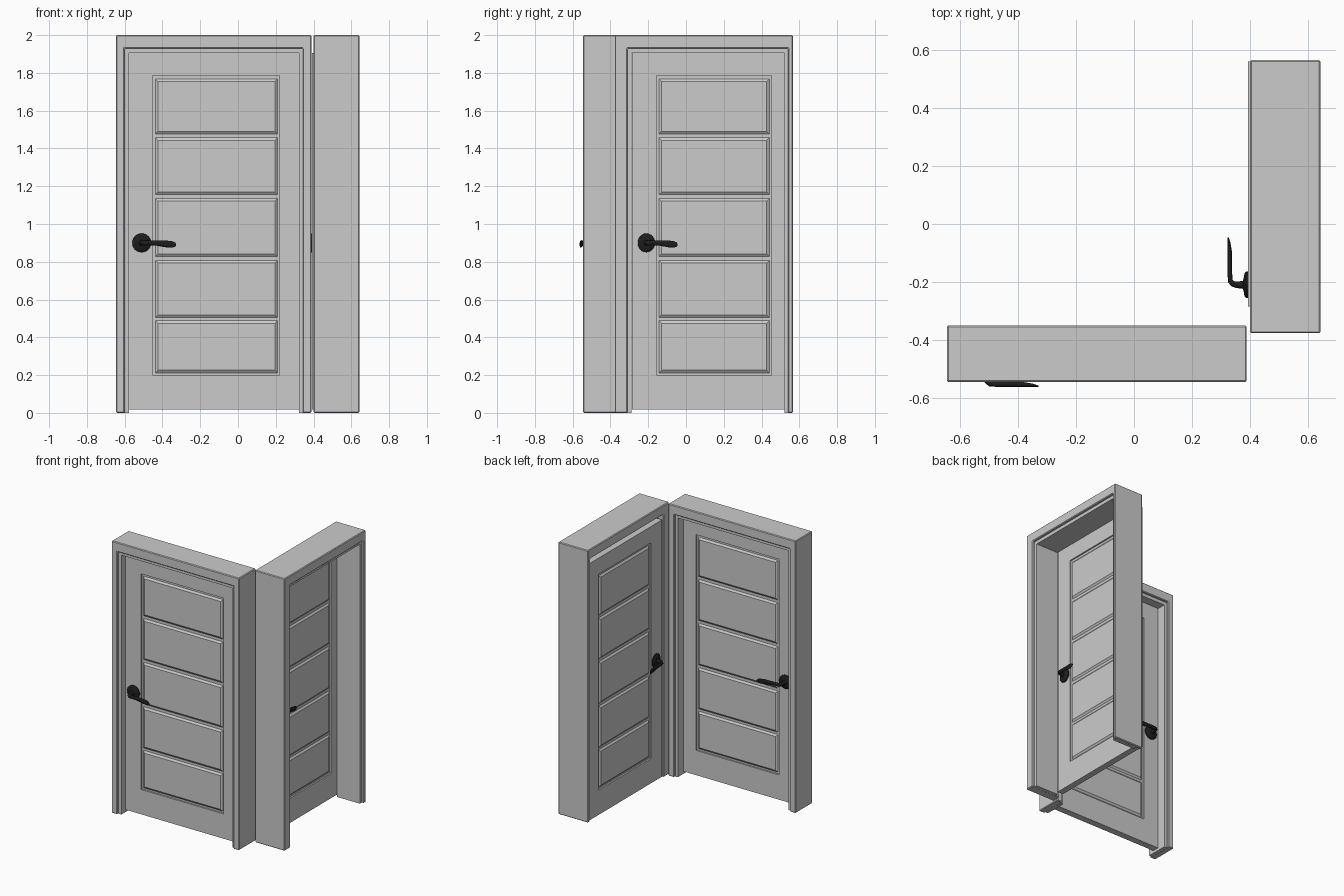
import bpy, bmesh, math
from mathutils import Matrix

if "Cube" in bpy.data.objects:
    bpy.data.objects.remove(bpy.data.objects["Cube"])

black = bpy.data.materials.new("black_metal")
black.diffuse_color = (0.012, 0.012, 0.012, 1)
black.use_nodes = True
black.node_tree.nodes["Principled BSDF"].inputs["Base Color"].default_value = black.diffuse_color


def finish(bm, name, matrix, bevel=0, mat=None):
    bmesh.ops.recalc_face_normals(bm, faces=bm.faces)
    me = bpy.data.meshes.new(name)
    bm.to_mesh(me)
    bm.free()
    ob = bpy.data.objects.new(name, me)
    bpy.context.collection.objects.link(ob)
    ob.matrix_world = matrix
    if mat:
        me.materials.append(mat)
    if bevel:
        m = ob.modifiers.new("edge", 'BEVEL')
        m.width, m.segments = bevel, 1
    return ob


def box(bm, x0, x1, y0, y1, z0, z1):
    m = Matrix.Translation(((x0 + x1) / 2, (y0 + y1) / 2, (z0 + z1) / 2)) @ \
        Matrix.Diagonal((x1 - x0, y1 - y0, z1 - z0, 1))
    bmesh.ops.create_cube(bm, size=1, matrix=m)


def loft(bm, rings):
    loops = [[bm.verts.new(p) for p in r] for r in rings]
    for a, b in zip(loops, loops[1:]):
        n = len(a)
        for i in range(n):
            bm.faces.new((a[i], a[(i + 1) % n], b[(i + 1) % n], b[i]))
    bm.faces.new(loops[0])
    bm.faces.new(loops[-1])


def arch(name, matrix, x0, x1, top, left, right, head, y0, y1, bevel=0):
    # three-sided surround, open at the floor
    pts = [(x0, 0), (x0, top), (x1, top), (x1, 0), (x1 - right, 0),
           (x1 - right, top - head), (x0 + left, top - head), (x0 + left, 0)]
    bm = bmesh.new()
    loft(bm, [[(x, y, z) for x, z in pts] for y in (y0, y1)])
    return finish(bm, name, matrix, bevel)


# raised panel heights, bottom to top
PANELS = [(0.212, 0.488), (0.505, 0.808), (0.828, 1.135), (1.155, 1.457), (1.477, 1.768)]

# lever set: along, outward, height, half width, half height, heading in degrees
LEVER = [(0, -0.005, 0, .050, .050, 90), (0, .007, 0, .050, .050, 90),
         (0, .013, 0, .043, .043, 90), (0, .016, 0, .026, .026, 90),
         (0, .019, 0, .015, .015, 90), (0, .044, 0, .012, .012, 90),
         (.004, .058, 0, .011, .013, 65), (.014, .067, 0, .010, .014, 25),
         (.04, .069, .001, .009, .013, 0), (.08, .069, -.001, .009, .014, 0),
         (.125, .070, -.005, .009, .018, 0), (.16, .073, -.008, .006, .017, 5),
         (.176, .075, -.009, .003, .012, 8), (.182, .076, -.009, .001, .005, 8)]


def handle(name, matrix, x, face, side, su, so):
    rings = []
    for u, o, h, a, b, deg in LEVER:
        t, ring = math.radians(deg), []
        for k in range(24):
            p = 2 * math.pi * k / 24
            ring.append((x + su * (u - math.sin(t) * a * math.cos(p)),
                         face + side * so * (o + math.cos(t) * a * math.cos(p)),
                         0.9 + h + b * math.sin(p)))
        rings.append(ring)
    bm = bmesh.new()
    loft(bm, rings)
    ob = finish(bm, name, matrix, mat=black)
    bpy.ops.object.select_all(action='DESELECT')
    ob.select_set(True)
    bpy.context.view_layer.objects.active = ob
    bpy.ops.object.shade_smooth_by_angle(angle=math.radians(40))


def door(tag, matrix, frame, jambs, stops, leaf, field, knob_x, su, so):
    fx0, fx1, fy0, fy1 = frame
    left, right = jambs
    lx0, lx1, ly0, ly1 = leaf
    px0, px1 = field
    # outer frame and inner stop
    arch(tag + "_frame", matrix, fx0, fx1, 2.0, left, right, .07, fy0, fy1, .005)
    arch(tag + "_stop", matrix, fx0 + left - .004, fx1 - right + .004, 1.934,
         .026, .023, .029, *stops)
    # leaf: stiles, rails and a thinner core
    z0, z1, p0, p1 = .018, 1.905, .2, 1.785
    bm = bmesh.new()
    outer = [(lx0, z0), (lx1, z0), (lx1, z1), (lx0, z1)]
    inner = [(px0, p0), (px1, p0), (px1, p1), (px0, p1)]
    rows = [[bm.verts.new((x, y, z)) for x, z in loop]
            for loop, y in ((outer, ly0), (inner, ly0), (inner, ly1), (outer, ly1))]
    for a, b in zip(rows, rows[1:] + rows[:1]):
        for i in range(4):
            bm.faces.new((a[i], a[(i + 1) % 4], b[(i + 1) % 4], b[i]))
    finish(bm, tag + "_leaf_stiles_and_rails", matrix)
    bm = bmesh.new()
    d = .011
    box(bm, px0 - .005, px1 + .005, ly0 + d, ly1 - d, p0 - .005, p1 + .005)
    finish(bm, tag + "_leaf_core", matrix)
    # raised panels with sloped borders on both faces
    bm = bmesh.new()
    for a, b in PANELS:
        rings = []
        for y, g in ((ly0 + .001, .014), (ly0 + d, 0), (ly1 - d, 0), (ly1 - .001, .014)):
            x0, x1 = px0 + .014 + g, px1 - .011 - g
            rings.append([(x0, y, a + g), (x1, y, a + g), (x1, y, b - g), (x0, y, b - g)])
        loft(bm, rings)
    finish(bm, tag + "_panels", matrix)
    # lever handles on both faces
    handle(tag + "_front_handle", matrix, knob_x, ly0, -1, su, so)
    handle(tag + "_back_handle", matrix, knob_x, ly1, 1, su, so)


# front door, then the side door turned a quarter
door("front_door", Matrix(), (-.646, .389, -.545, -.35), (.046, .046), (-.528, -.367),
     (-.576, .36, -.482, -.432), (-.452, .22), -.51, 1.0, 1.03)
door("side_door", Matrix.Rotation(math.pi / 2, 4, 'Z'), (-.377, .566, -.643, -.401),
     (.066, .025), (-.625, -.44), (-.285, .56, -.44, -.393), (-.157, .452), -.21, .908, .9)
